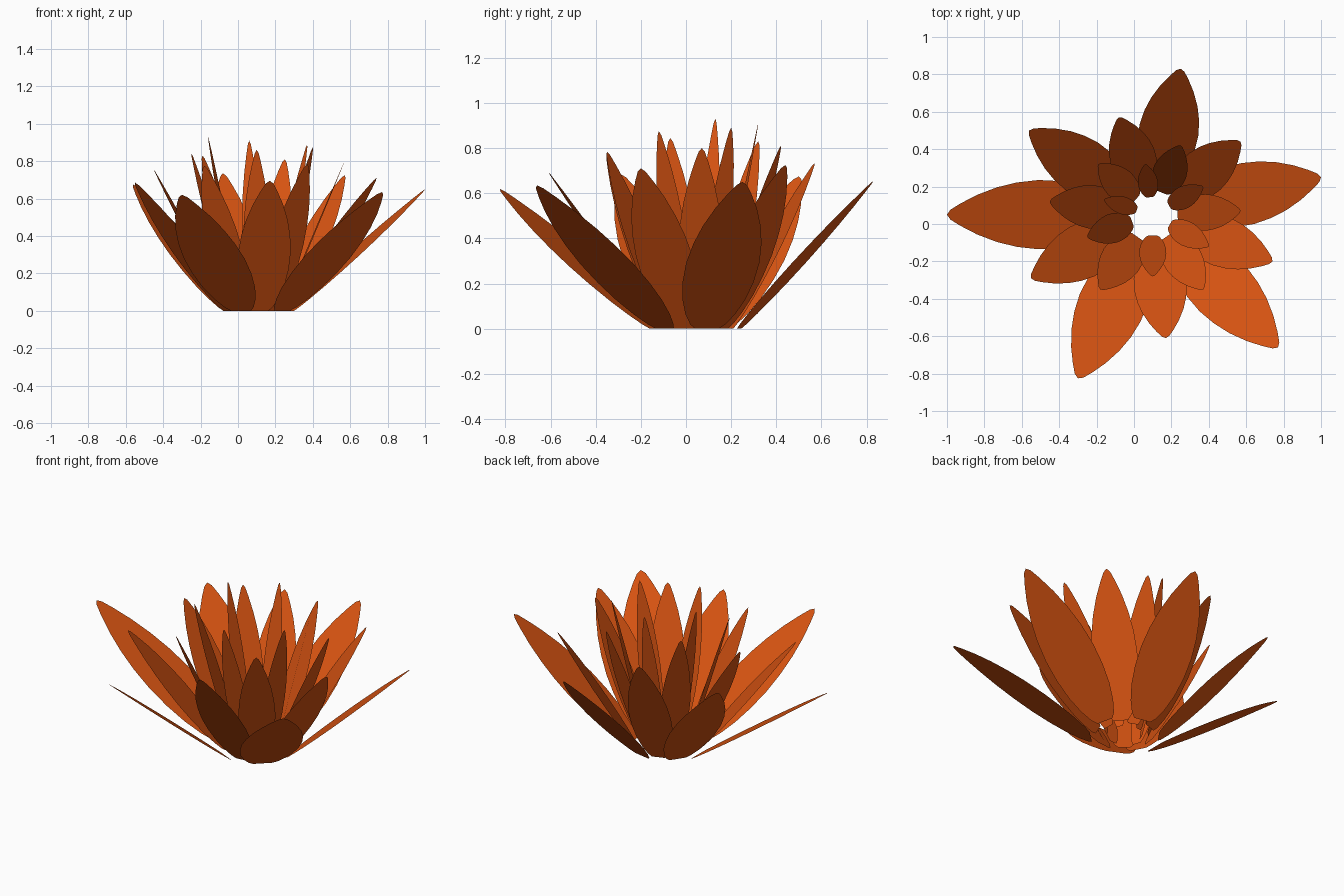
import bpy
from mathutils import Vector

if "Cube" in bpy.data.objects:
    bpy.data.objects.remove(bpy.data.objects["Cube"])

# shared orange petal material
mat = bpy.data.materials.new("petal_orange")
mat.diffuse_color = (0.70, 0.09, 0.006, 1)
mat.use_nodes = True
mat.node_tree.nodes["Principled BSDF"].inputs["Base Color"].default_value = mat.diffuse_color

CENTRE = Vector((0.10, 0.05, 0.0))

# petal tips, spiralling from the open outer petals to the upright inner ones
TIPS = [
    (-1.0, .05, .62), (-.30, -.825, .62), (.77, -.66, .635), (1.0, .25, .65),
    (.25, .83, .655), (-.56, .50, .675), (-.55, -.29, .685), (.17, -.61, .695),
    (.74, -.20, .71), (.57, .44, .725), (-.08, .57, .735), (-.45, .12, .755),
    (-.18, -.35, .775), (.37, -.35, .785), (.57, .07, .80), (.25, .42, .81),
    (-.19, .32, .83), (-.25, -.07, .845), (.10, -.28, .86), (.40, -.12, .875),
    (.37, .20, .89), (.06, .32, .91), (-.16, .13, .93),
]

# petal outline: (fraction of length, fraction of half width)
PROFILE = [(0, .32), (.03, .48), (.1, .68), (.2, .86), (.32, .97), (.45, 1),
           (.58, .93), (.7, .79), (.82, .57), (.92, .32), (.98, .14)]


def petal(i, tip):
    """Flat leaf-shaped sheet from the base ring to its tip."""
    tip = Vector(tip)
    out = tip - CENTRE
    out.z = 0
    out.normalize()
    side = Vector((-out.y, out.x, 0))
    base = CENTRE + out * (0.21 - 0.0055 * i)
    half = (0.37 - 0.0125 * i) / 2

    right = [base.lerp(tip, t) - side * w * half for t, w in PROFILE]
    left = [base.lerp(tip, t) + side * w * half for t, w in PROFILE]
    n = len(PROFILE)
    faces = [(k, n + k, n + k + 1, k + 1)[::-1] for k in range(n - 1)]
    faces.append((n - 1, 2 * n, 2 * n - 1)[::-1][::-1])
    mesh = bpy.data.meshes.new(f"petal_{i + 1}")
    mesh.from_pydata(right + left + [tip], [], faces)
    mesh.materials.append(mat)
    mesh.validate()
    # keep every face pointing up and inward
    import bmesh
    bm = bmesh.new()
    bm.from_mesh(mesh)
    bm.normal_update()
    for f in bm.faces:
        if f.normal.z < 0:
            f.normal_flip()
    bm.to_mesh(mesh)
    bm.free()
    obj = bpy.data.objects.new(f"petal_{i + 1}", mesh)
    bpy.context.collection.objects.link(obj)


for i, tip in enumerate(TIPS):
    petal(i, tip)
